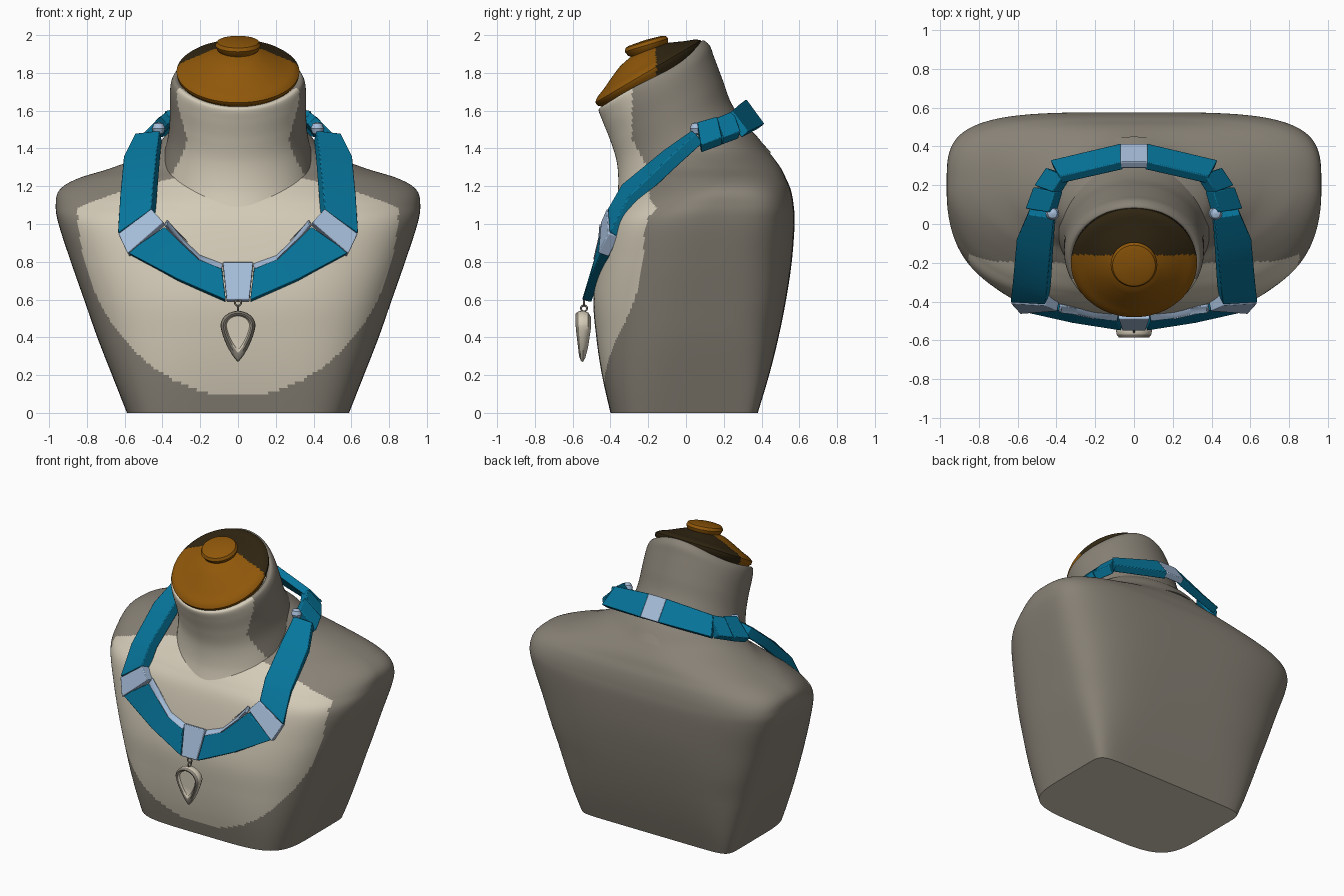
import bpy, bmesh, math
from mathutils import Vector, Matrix

if "Cube" in bpy.data.objects:
    bpy.data.objects.remove(bpy.data.objects["Cube"])


def material(name, rgb):
    m = bpy.data.materials.new(name)
    m.diffuse_color = (*rgb, 1)
    m.use_nodes = True
    m.node_tree.nodes["Principled BSDF"].inputs["Base Color"].default_value = m.diffuse_color
    return m


CREAM = material("cream", (0.66, 0.60, 0.48))
TAUPE = material("taupe", (0.245, 0.22, 0.18))
TEAL = material("teal", (0.002, 0.18, 0.33))
PALE = material("pale_blue", (0.38, 0.51, 0.70))
ORANGE = material("orange_brown", (0.28, 0.097, 0.003))
DARK = material("dark_brown", (0.030, 0.019, 0.006))


def make(name, verts, faces, mats, rule=None, angle=40):
    """Mesh object with materials chosen per face by a rule on its centre."""
    me = bpy.data.meshes.new(name)
    me.from_pydata([tuple(v) for v in verts], [], faces)
    bm = bmesh.new()
    bm.from_mesh(me)
    bmesh.ops.remove_doubles(bm, verts=bm.verts, dist=1e-5)
    bmesh.ops.recalc_face_normals(bm, faces=bm.faces)
    bm.to_mesh(me)
    bm.free()
    for m in mats:
        me.materials.append(m)
    for p in me.polygons:
        p.use_smooth = True
        if rule:
            p.material_index = int(rule(p.center))
    me.set_sharp_from_angle(angle=math.radians(angle))
    ob = bpy.data.objects.new(name, me)
    bpy.context.collection.objects.link(ob)
    return ob


def loft(name, rings, mats, rule=None, angle=40):
    n = len(rings[0])
    verts = [v for r in rings for v in r]
    faces = [(i * n + j, i * n + (j + 1) % n, (i + 1) * n + (j + 1) % n, (i + 1) * n + j)
             for i in range(len(rings) - 1) for j in range(n)]
    faces += [tuple(range(n)), tuple(range(len(verts) - n, len(verts)))]
    return make(name, verts, faces, mats, rule, angle)


def smooth_rows(rows, steps):
    """Catmull-Rom interpolation between table rows."""
    out = []
    for i in range(len(rows) - 1):
        p0, p1, p2, p3 = (rows[max(0, min(len(rows) - 1, i + k))] for k in (-1, 0, 1, 2))
        for s in range(steps):
            t = s / steps
            out.append([0.5 * (2 * b + (c - a) * t + (2 * a - 5 * b + 4 * c - d) * t * t
                               + (3 * b - a - 3 * c + d) * t ** 3)
                        for a, b, c, d in zip(p0, p1, p2, p3)])
    return out + [list(rows[-1])]


def lathe(name, profile, centre, tilt, mats, rule=None, seg=64):
    mat = Matrix.Translation(centre) @ Matrix.Rotation(tilt, 4, 'X')
    rings = [[mat @ Vector((max(r, 1e-3) * math.cos(a), max(r, 1e-3) * math.sin(a), h))
              for a in (2 * math.pi * k / seg for k in range(seg))] for r, h in profile]
    return loft(name, rings, mats, rule)


# Torso: z, half width, front y, back y, widest y, front and back squareness
torso = [(0, .588, -.40, .38, .08, 4.8, 11), (.2, .667, -.445, .44, .08, 3.9, 7),
         (.4, .745, -.475, .49, .09, 3.3, 5), (.6, .815, -.49, .53, .10, 3.0, 4.5),
         (.8, .885, -.465, .56, .13, 2.95, 4), (1.0, .95, -.42, .575, .16, 2.85, 4),
         (1.1, .965, -.37, .57, .18, 2.4, 4), (1.18, .945, -.31, .555, .19, 1.95, 3.5),
         (1.24, .85, -.255, .53, .20, 1.8, 3), (1.30, .66, -.20, .50, .20, 1.85, 2.5),
         (1.38, .47, -.18, .44, .15, 2, 2), (1.48, .37, -.15, .36, .10, 2, 2),
         (1.56, .25, -.10, .25, .10, 2, 2)]


def torso_ring(row, seg=240):
    z, w, yf, yb, cy, nf, nb = row
    ring = []
    for k in range(seg):
        a = 2 * math.pi * k / seg
        c, s = math.cos(a), math.sin(a)
        n, d = (nb, yb - cy) if s > 0 else (nf, cy - yf)
        ring.append((math.copysign(w * abs(c) ** (2 / n), c),
                     cy + math.copysign(d * abs(s) ** (2 / n), s), z))
    return ring


def torso_cream(c):
    chest = (c.x / .85) ** 2 + ((c.z - 1.1) / 1.01) ** 2 < 1
    return c.z < .001 or (chest and c.y < -.13 and c.z < 1.27 - .2 * (c.x / .88) ** 2)


loft("torso", [torso_ring(r) for r in smooth_rows(torso, 13)], [TAUPE, CREAM], torso_cream, 50)

# Neck: front y, front z, back y, back z, half width, side sag of each tilted ring
neck = [(-.385, 1.05, .45, 1.38, .425, 0), (-.36, 1.18, .32, 1.52, .395, 0),
        (-.365, 1.32, .24, 1.64, .367, 0), (-.40, 1.44, .195, 1.76, .36, 0),
        (-.44, 1.54, .15, 1.88, .36, .04), (-.462, 1.60, .125, 1.945, .352, .08),
        (-.45, 1.618, .09, 1.972, .335, .09), (-.42, 1.62, .07, 1.95, .31, .09),
        (-.40, 1.60, .06, 1.91, .30, .09)]


def neck_ring(row, seg=144):
    yf, zf, yb, zb, w, sag = row
    ring = []
    for k in range(seg):
        a = 2 * math.pi * k / seg
        t = (1 + math.sin(a)) / 2
        ring.append((w * math.cos(a), yf + (yb - yf) * t,
                     zf + (zb - zf) * t - sag * (t * math.cos(a)) ** 2))
    return ring


loft("neck", [neck_ring(r) for r in smooth_rows(neck, 10)], [TAUPE, CREAM],
     lambda c: c.y < -.285 + max(0, 1.45 - c.z) * .55, 50)

# Neck cap with its round knob
cap = [(.325, .02), (.30, .04), (.25, .06), (.20, .083), (.15, .105), (.10, .123), (0, .14)]
lathe("neck_cap", [(0, -.06), (.285, -.06), (.30, -.02), (.322, 0)] + smooth_rows(cap, 4),
      (0, -.19, 1.79), math.radians(30.5), [ORANGE, DARK], lambda c: c.y > -.16, 128)
lathe("cap_knob", [(0, -.10), (.075, -.10), (.085, -.065), (.11, -.045), (.12, -.02),
                   (.11, -.002), (.09, .004), (0, .008)],
      (0, -.215, 1.966), math.radians(17), [ORANGE])


def bead(name, pairs, thick, mat):
    """Flat link running through (inner, outer) edge points, thickened toward the neck."""
    pairs = [(Vector(a), Vector(b)) for a, b in pairs]
    verts = []
    for i, (a, b) in enumerate(pairs):
        p, q = pairs[max(i - 1, 0)], pairs[min(i + 1, len(pairs) - 1)]
        n = (b - a).cross(q[0] + q[1] - p[0] - p[1]).normalized()
        if n.dot((a + b) / 2 - Vector((0, .05, 1.1))) > 0:
            n = -n
        verts += [a, b, b + n * thick, a + n * thick]
    faces = [(4 * i + j, 4 * i + (j + 1) % 4, 4 * i + 4 + (j + 1) % 4, 4 * i + 4 + j)
             for i in range(len(pairs) - 1) for j in range(4)]
    ends = [(0, 1, 2, 3), tuple(range(len(verts) - 4, len(verts)))]
    ob = make(name, verts, faces + ends, [mat])
    bev = ob.modifiers.new("soft_edges", 'BEVEL')
    bev.width, bev.segments = .005, 2


# Necklace: centre links
bead("front_centre_link", [((-.08, -.49, .80), (-.06, -.55, .60)),
                           ((.08, -.49, .80), (.06, -.55, .60))], .045, PALE)
bead("back_centre_link", [((-.07, .32, 1.66), (-.07, .415, 1.53)),
                          ((.07, .32, 1.66), (.07, .415, 1.53))], .04, PALE)

# Necklace: links repeated on both sides
inner = [(.085, -.50, .765), (.21, -.485, .815), (.39, -.445, .985)]
links = [
    ("front_link", .05, TEAL, [(inner[0], (.065, -.55, .60)), (inner[1], (.32, -.51, .71)),
                               (inner[2], (.585, -.45, .85))]),
    ("front_link_edge", .02, PALE, [((x - .006, y + .035, z + .026), (x, y - .002, z))
                                    for x, y, z in inner]),
    ("corner_link", .06, PALE, [((.395, -.45, 1.01), (.585, -.465, .845)),
                                ((.46, -.42, 1.08), (.635, -.41, .95))]),
    ("side_link", .065, TEAL, [((.46, -.415, 1.08), (.637, -.405, .955)),
                               ((.45, -.34, 1.21), (.625, -.30, 1.15)),
                               ((.43, -.12, 1.39), (.605, -.08, 1.36)),
                               ((.415, .03, 1.495), (.545, .05, 1.48))]),
    ("small_link_a", .06, TEAL, [((.44, .06, 1.54), (.56, .08, 1.42)),
                                 ((.41, .165, 1.57), (.52, .19, 1.46))]),
    ("small_link_b", .06, TEAL, [((.42, .165, 1.565), (.515, .20, 1.46)),
                                 ((.37, .25, 1.60), (.455, .29, 1.49))]),
    ("back_link", .05, TEAL, [((.385, .245, 1.60), (.43, .33, 1.49)),
                              ((.07, .32, 1.66), (.07, .415, 1.53))]),
]
for side, s in (("right", 1), ("left", -1)):
    for name, thick, mat, pairs in links:
        bead(f"{name}_{side}", [[(s * x, y, z) for x, y, z in pr] for pr in pairs], thick, mat)
    # Pale joint between side link and small link
    lathe(f"joint_{side}", [(0, -.035), (.025, -.026), (.035, 0), (.025, .026), (0, .035)],
          (s * .42, .055, 1.505), 0, [PALE], seg=20)


# Teardrop pendant, thinner toward its tip, with a recessed face
def drop(scale, y, seg=48):
    ring = []
    for k in range(seg):
        a = 2 * math.pi * k / seg
        c = math.cos(a)
        x = .093 * math.sin(a) * (1 if c > 0 else (1 + c) ** .35)
        z = .46 + scale * c * (.08 if c > 0 else .19)
        thin = 1 - .6 * max(0, (.45 - z) / .18)
        ring.append((x * scale, -.548 + (y + .54) * thin, z))
    return ring


pendant = loft("pendant", [drop(.6, -.495), drop(.9, -.51), drop(1, -.535), drop(.97, -.56),
                           drop(.84, -.576), drop(.74, -.572), drop(.66, -.556)],
               [CREAM, TAUPE])
for k, p in enumerate(pendant.data.polygons):
    p.material_index = int(k // 48 in (3, 4))

# Hanging rings
for name, z, turn in (("upper_ring", .582, 0), ("lower_ring", .553, math.pi / 2)):
    bpy.ops.mesh.primitive_torus_add(major_radius=.016, minor_radius=.005, major_segments=20,
                                     minor_segments=8, location=(0, -.54, z),
                                     rotation=(math.pi / 2, 0, turn))
    ring = bpy.context.object
    ring.name = name
    ring.data.materials.append(TAUPE)
    bpy.ops.object.shade_smooth()
